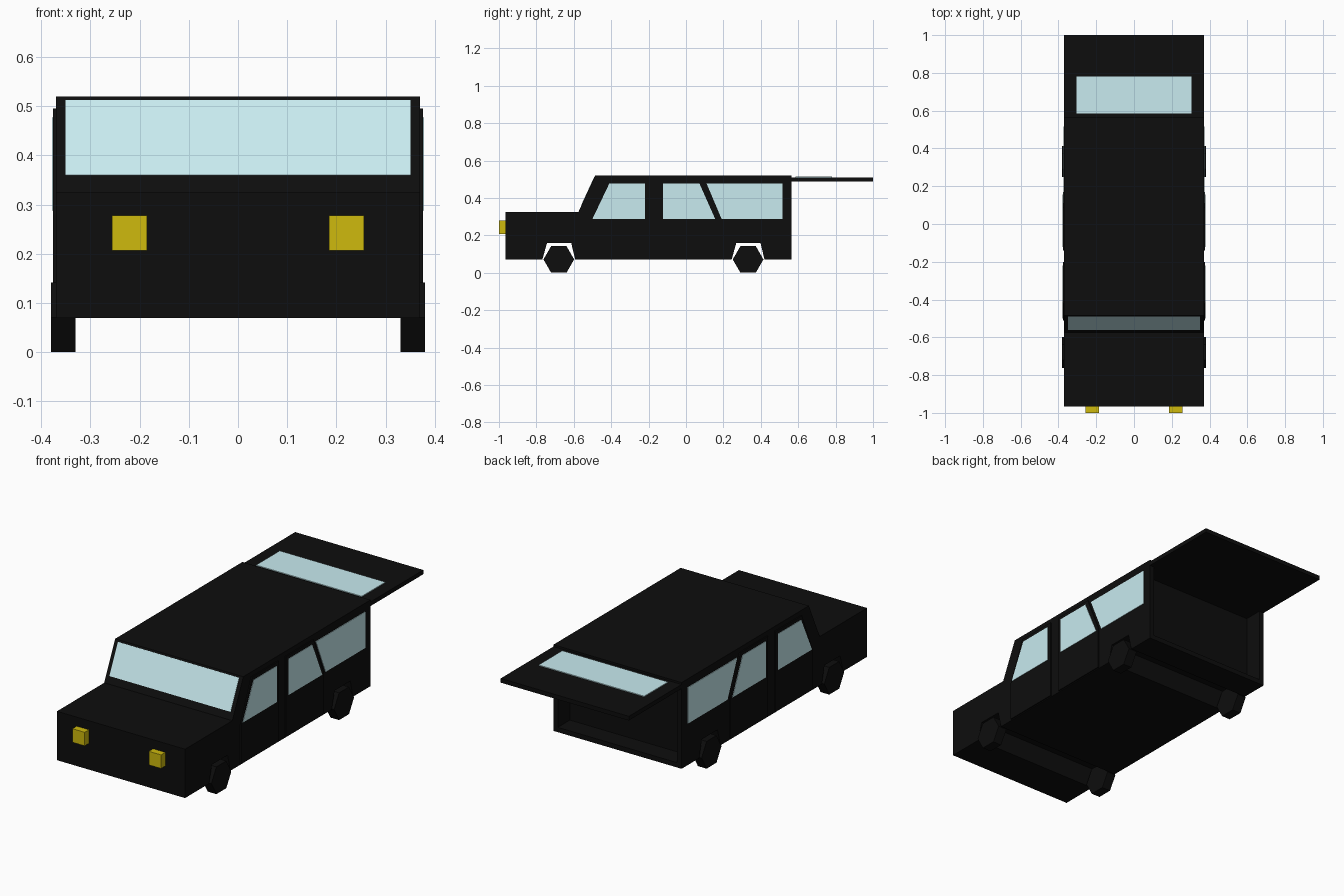
import bpy, bmesh, math
from mathutils import Vector

if "Cube" in bpy.data.objects:
    bpy.data.objects.remove(bpy.data.objects["Cube"])


def material(name, rgb):
    m = bpy.data.materials.new(name)
    m.diffuse_color = (*rgb, 1)
    m.use_nodes = True
    m.node_tree.nodes["Principled BSDF"].inputs["Base Color"].default_value = m.diffuse_color
    return m


BLACK = material("black_paint", (0.004, 0.004, 0.004))
GLASS = material("pale_glass", (0.58, 0.83, 0.87))
YELLOW = material("yellow_lamp", (0.62, 0.49, 0.004))


def prism(name, profile, x0, x1, mat):
    """Extrude a (y, z) profile from x0 to x1."""
    bm = bmesh.new()
    face = bm.faces.new([bm.verts.new((x0, y, z)) for y, z in profile])
    ext = bmesh.ops.extrude_face_region(bm, geom=[face])
    verts = [v for v in ext["geom"] if isinstance(v, bmesh.types.BMVert)]
    bmesh.ops.translate(bm, verts=verts, vec=Vector((x1 - x0, 0, 0)))
    bmesh.ops.recalc_face_normals(bm, faces=bm.faces)
    mesh = bpy.data.meshes.new(name)
    bm.to_mesh(mesh)
    bm.free()
    obj = bpy.data.objects.new(name, mesh)
    bpy.context.collection.objects.link(obj)
    mesh.materials.append(mat)
    return obj


def box(name, x0, x1, y0, y1, z0, z1, mat):
    return prism(name, [(y0, z0), (y1, z0), (y1, z1), (y0, z1)], x0, x1, mat)


def pair(name, profile, x0, x1, mat):
    for side, s in (("left", -1), ("right", 1)):
        prism(f"{side}_{name}", profile, s * x0, s * x1, mat)


WHEELS = {"front": -0.68, "rear": 0.332}

# Body shell: side profile with wheel channels running across the underside
profile = [(-0.965, 0.07)]
for y in WHEELS.values():
    profile += [(y - 0.088, 0.07), (y - 0.063, 0.16), (y + 0.066, 0.16), (y + 0.088, 0.07)]
profile += [(0.565, 0.07), (0.565, 0.52), (-0.485, 0.52), (-0.575, 0.325), (-0.965, 0.325)]
body = prism("body", profile, -0.37, 0.37, BLACK)

# Open cargo recess at the back
cutter = box("cargo_cutter", -0.345, 0.345, 0.465, 0.7, 0.095, 0.49, BLACK)
cutter.hide_render = True
cutter.hide_set(True)
cut = body.modifiers.new("cargo_opening", "BOOLEAN")
cut.operation = "DIFFERENCE"
cut.solver = "EXACT"
cut.object = cutter

# Raised tailgate with its window
box("tailgate", -0.37, 0.37, 0.56, 1.0, 0.488, 0.51, BLACK)
box("tailgate_window", -0.305, 0.305, 0.585, 0.78, 0.505, 0.514, GLASS)

# Windshield lying on the sloping front of the cabin
prism("windshield", [(-0.561, 0.36), (-0.491, 0.512), (-0.48, 0.507), (-0.55, 0.355)],
      -0.35, 0.35, GLASS)

# Doors
pair("front_door", [(-0.51, 0.075), (-0.51, 0.28), (-0.42, 0.495), (-0.20, 0.495),
                    (-0.20, 0.075)], 0.365, 0.376, BLACK)
pair("rear_door", [(-0.14, 0.075), (-0.14, 0.495), (0.088, 0.495), (0.17, 0.30),
                   (0.17, 0.075)], 0.365, 0.376, BLACK)

# Side windows
pair("front_window", [(-0.50, 0.288), (-0.41, 0.477), (-0.22, 0.477), (-0.22, 0.288)],
     0.365, 0.378, GLASS)
pair("rear_window", [(-0.122, 0.288), (-0.122, 0.477), (0.072, 0.477), (0.156, 0.288)],
     0.365, 0.378, GLASS)
pair("quarter_window", [(0.19, 0.288), (0.11, 0.477), (0.517, 0.477), (0.517, 0.288)],
     0.365, 0.373, GLASS)

# Six-sided wheels
for end, y in WHEELS.items():
    hexagon = [(y + 0.082 * math.cos(k * math.pi / 3),
                0.071 + 0.082 * math.sin(k * math.pi / 3)) for k in range(6)]
    pair(f"{end}_wheel", hexagon, 0.33, 0.38, BLACK)

# Headlights
pair("headlight", [(-1.0, 0.207), (-0.96, 0.207), (-0.96, 0.278), (-1.0, 0.278)],
     0.185, 0.256, YELLOW)
